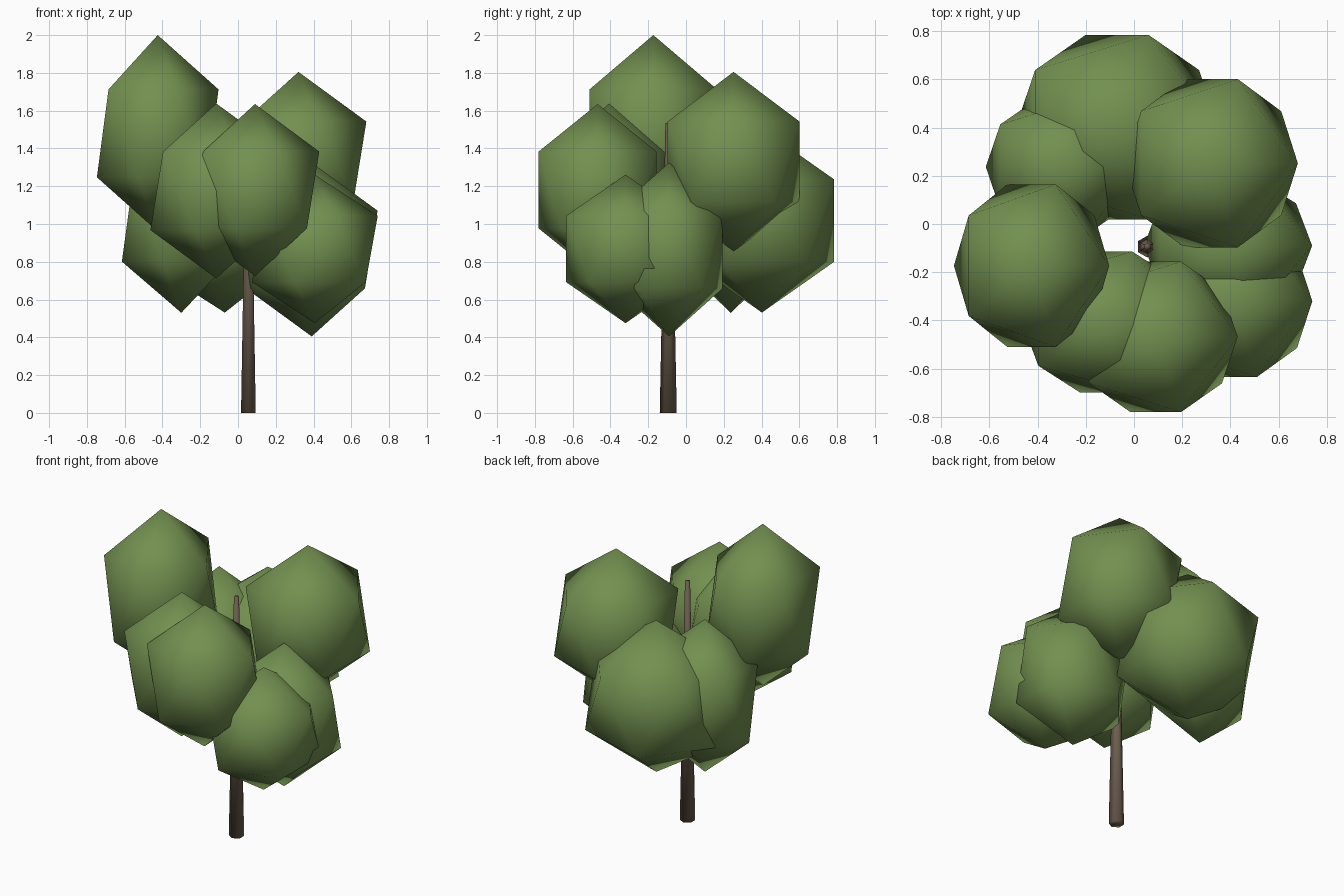
import bpy

if "Cube" in bpy.data.objects:
    bpy.data.objects.remove(bpy.data.objects["Cube"])

def material(name, rgb):
    m = bpy.data.materials.new(name)
    m.diffuse_color = (*rgb, 1)
    m.use_nodes = True
    m.node_tree.nodes["Principled BSDF"].inputs["Base Color"].default_value = m.diffuse_color
    return m

leaf = material("leaf_green", (0.17, 0.28, 0.08))
bark = material("bark_brown", (0.15, 0.11, 0.077))

def finish(name, mat):
    ob = bpy.context.object
    ob.name = name
    ob.data.materials.append(mat)
    bpy.ops.object.shade_smooth()
    return ob

# Tapered six-sided trunk
bpy.ops.mesh.primitive_cone_add(vertices=6, radius1=0.045, radius2=0.015,
                                depth=1.535, location=(0.055, -0.094, 0.7675))
finish("trunk", bark)

# Leaf clumps: stretched icosahedra as (centre, radii)
clumps = [
    ((-0.425, -0.173, 1.48), (0.36, 0.397, 0.52)),
    ((0.32, 0.252, 1.33), (0.402, 0.41, 0.475)),
    ((0.09, -0.468, 1.18), (0.38, 0.367, 0.455)),
    ((-0.115, -0.407, 1.175), (0.39, 0.344, 0.463)),
    ((0.407, -0.32, 0.868), (0.372, 0.37, 0.393)),
    ((0.39, -0.09, 0.865), (0.39, 0.334, 0.46)),
    ((-0.30, 0.237, 1.02), (0.352, 0.335, 0.49)),
    ((-0.07, 0.402, 1.018), (0.47, 0.45, 0.487)),
]
for i, (centre, radii) in enumerate(clumps, 1):
    bpy.ops.mesh.primitive_ico_sphere_add(subdivisions=1, radius=1, location=centre)
    bpy.context.object.scale = radii
    bpy.ops.object.transform_apply(location=False, rotation=False, scale=True)
    finish(f"leaf_clump_{i}", leaf)
